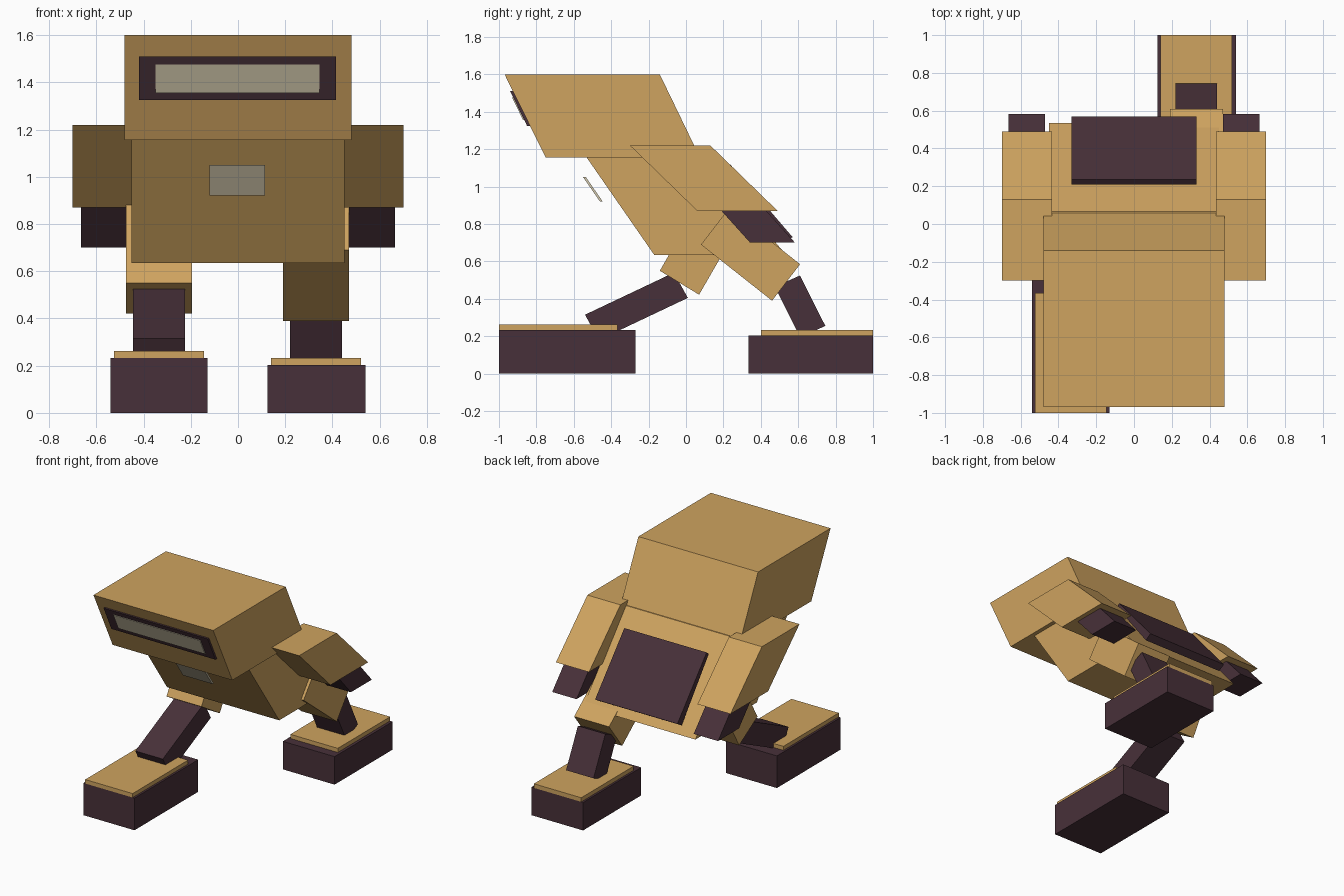
import bpy
import bmesh

cube = bpy.data.objects.get("Cube")
if cube:
    bpy.data.objects.remove(cube, do_unlink=True)


def material(name, rgb):
    mat = bpy.data.materials.new(name)
    mat.use_nodes = True
    colour = (*rgb, 1.0)
    mat.diffuse_color = colour
    mat.node_tree.nodes["Principled BSDF"].inputs["Base Color"].default_value = colour
    return mat


tan = material("tan", (0.62, 0.367, 0.115))
dark = material("dark plum", (0.064, 0.030, 0.041))
pale = material("pale grey", (0.64, 0.57, 0.41))


def slab(name, x0, x1, profile, mat):
    """Extrude a (y, z) side profile from x0 to x1."""
    bm = bmesh.new()
    face = bm.faces.new([bm.verts.new((x0, y, z)) for y, z in profile])
    new = bmesh.ops.extrude_face_region(bm, geom=[face])["geom"]
    verts = [g for g in new if isinstance(g, bmesh.types.BMVert)]
    bmesh.ops.translate(bm, verts=verts, vec=(x1 - x0, 0, 0))
    bmesh.ops.recalc_face_normals(bm, faces=bm.faces)
    mesh = bpy.data.meshes.new(name)
    bm.to_mesh(mesh)
    bm.free()
    mesh.materials.append(mat)
    obj = bpy.data.objects.new(name, mesh)
    bpy.context.collection.objects.link(obj)
    return obj


def rect(y0, y1, z0, z1):
    return [(y0, z0), (y1, z0), (y1, z1), (y0, z1)]


def tilted(a, b, c):
    """Parallelogram from three consecutive corners."""
    return [a, b, c, (a[0] + c[0] - b[0], a[1] + c[1] - b[1])]


# Head and body
slab("head", -0.48, 0.48, [(-0.97, 1.6), (-0.14, 1.6), (0.075, 1.155), (-0.75, 1.155)], tan)
slab("torso", -0.45, 0.45, [(-0.555, 1.19), (0.065, 1.19), (0.535, 0.635), (-0.17, 0.635)], tan)

# Visor, chest plate and back panel
slab("visor_frame", -0.42, 0.415, tilted((-0.92, 1.51), (-0.94, 1.51), (-0.85, 1.325)), dark)
slab("visor_glass", -0.35, 0.345, tilted((-0.92, 1.475), (-0.929, 1.475), (-0.871, 1.355)), pale)
slab("chest_plate", -0.12, 0.115, tilted((-0.535, 1.05), (-0.55, 1.05), (-0.46, 0.92)), pale)
slab("back_panel", -0.33, 0.33, [(0.21, 1.10), (0.235, 1.12), (0.57, 0.73), (0.52, 0.70)], dark)

# Arms
for side, s in (("left", 1), ("right", -1)):
    slab(side + "_upper_arm", s * 0.435, s * 0.7,
         tilted((-0.30, 1.22), (0.13, 1.22), (0.49, 0.87)), tan)
    slab(side + "_forearm", s * 0.47, s * 0.665,
         tilted((0.19, 0.87), (0.43, 0.87), (0.583, 0.70)), dark)

# Left leg, trailing
slab("left_thigh", 0.19, 0.47, tilted((0.08, 0.69), (0.46, 0.39), (0.61, 0.585)), tan)
slab("left_shin", 0.22, 0.44, tilted((0.475, 0.465), (0.61, 0.525), (0.745, 0.255)), dark)
slab("left_foot", 0.125, 0.54, rect(0.335, 1.0, 0, 0.203), dark)
slab("left_foot_cap", 0.14, 0.52, rect(0.40, 1.0, 0.203, 0.233), tan)

# Right leg, leading
slab("right_thigh", -0.475, -0.195, tilted((0.05, 0.88), (-0.14, 0.55), (0.07, 0.422)), tan)
slab("right_shin", -0.445, -0.225, tilted((-0.54, 0.315), (-0.065, 0.54), (0.01, 0.405)), dark)
slab("right_foot", -0.54, -0.13, rect(-1.0, -0.27, 0, 0.233), dark)
slab("right_foot_cap", -0.525, -0.145, rect(-1.0, -0.365, 0.233, 0.262), tan)
